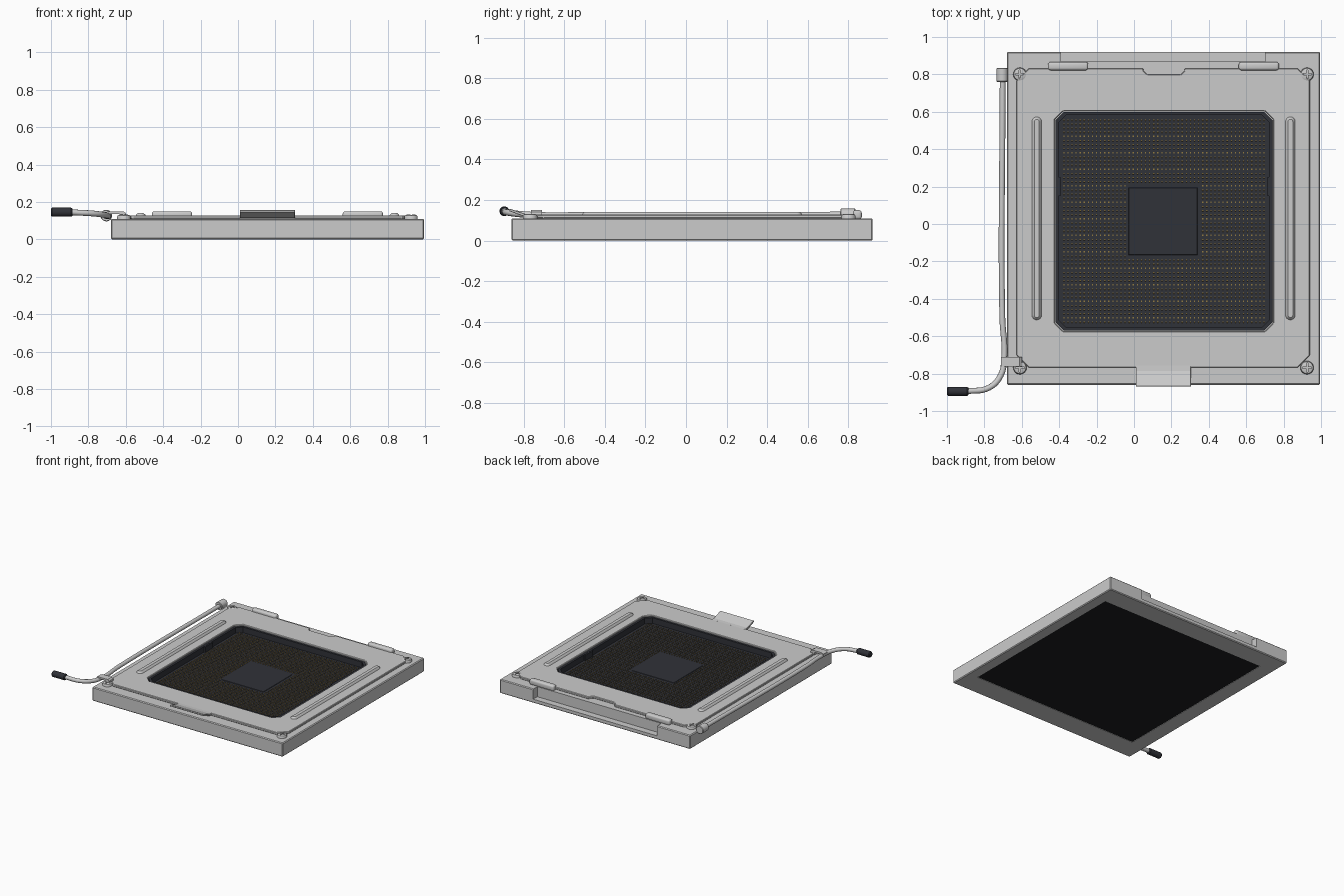
import bpy, bmesh, math
from mathutils import Vector

if "Cube" in bpy.data.objects:
    bpy.data.objects.remove(bpy.data.objects["Cube"])


def material(name, rgb):
    m = bpy.data.materials.new(name)
    m.diffuse_color = (*rgb, 1)
    m.use_nodes = True
    m.node_tree.nodes["Principled BSDF"].inputs["Base Color"].default_value = m.diffuse_color
    return m


BLACK = material("black_plastic", (0.03, 0.032, 0.04))
UNDER = material("insulator_black", (0.012, 0.013, 0.015))
GOLD = material("contact_gold", (0.30, 0.20, 0.05))


def finish(name, bm, mat=None):
    bmesh.ops.recalc_face_normals(bm, faces=bm.faces)
    me = bpy.data.meshes.new(name)
    bm.to_mesh(me)
    bm.free()
    ob = bpy.data.objects.new(name, me)
    bpy.context.collection.objects.link(ob)
    if mat:
        me.materials.append(mat)
    return ob


def loft(name, rings, mat=None):
    """Skin a stack of equal-length rings and cap both ends."""
    bm = bmesh.new()
    vs = [[bm.verts.new(p) for p in r] for r in rings]
    n = len(vs[0])
    for a, b in zip(vs, vs[1:]):
        for i in range(n):
            j = (i + 1) % n
            bm.faces.new((a[i], a[j], b[j], b[i]))
    bm.faces.new(vs[0][::-1])
    bm.faces.new(vs[-1])
    return finish(name, bm, mat)


def octagon(x0, x1, y0, y1, c):
    """Rectangle outline with cut corners."""
    return [(x0 + c, y0), (x1 - c, y0), (x1, y0 + c), (x1, y1 - c),
            (x1 - c, y1), (x0 + c, y1), (x0, y1 - c), (x0, y0 + c)]


def prism(name, pts, z0, z1, mat=None):
    return loft(name, [[(x, y, z) for x, y in pts] for z in (z0, z1)], mat)


def box(name, x0, x1, y0, y1, z0, z1, mat=None):
    return prism(name, [(x0, y0), (x1, y0), (x1, y1), (x0, y1)], z0, z1, mat)


def circle(x, y, r, z, n=24):
    return [(x + r * math.cos(2 * math.pi * i / n), y + r * math.sin(2 * math.pi * i / n), z)
            for i in range(n)]


def apply(ob, kind, **props):
    mod = ob.modifiers.new(kind, kind)
    for k, v in props.items():
        setattr(mod, k, v)
    bpy.context.view_layer.objects.active = ob
    bpy.ops.object.modifier_apply(modifier=mod.name)


def cut(ob, cutter):
    apply(ob, 'BOOLEAN', operation='DIFFERENCE', object=cutter)
    bpy.data.objects.remove(cutter)


def bevel(ob, width, segments=1):
    apply(ob, 'BEVEL', width=width, segments=segments, limit_method='ANGLE')


def smooth(ob):
    bpy.ops.object.select_all(action='DESELECT')
    ob.select_set(True)
    bpy.context.view_layer.objects.active = ob
    bpy.ops.object.shade_smooth_by_angle(angle=math.radians(35))


def window(grow=0.0):
    return octagon(-0.42 - grow, 0.74 + grow, -0.57 - grow, 0.60 + grow, 0.045)


# Base frame: rear step, underside pocket, central opening
base = box("base_frame", -0.68, 0.995, -0.86, 0.92, 0, 0.11)
bevel(base, 0.006)
cut(base, box("c", -0.39, 0.70, 0.868, 1.0, 0.03, 0.2))
cut(base, box("c", -0.555, 0.912, -0.68, 0.762, -0.1, 0.02))
cut(base, prism("c", window(), -0.1, 0.3))
box("underside_insulator", -0.555, 0.912, -0.68, 0.762, 0.003, 0.02, UNDER)

# Load plate with opening and rear notch
plate = prism("load_plate", octagon(-0.628, 0.94, -0.768, 0.832, 0.065), 0.109, 0.128)
cut(plate, prism("c", window(0.004), 0, 0.3))
cut(plate, prism("c", octagon(0.05, 0.27, 0.80, 0.90, 0.02), 0, 0.3))
bevel(plate, 0.004)

# Socket body: dark tray with stepped rim
FLOOR = 0.075
body = prism("socket_body", window(), 0.02, 0.12, BLACK)
cut(body, prism("c", octagon(-0.403, 0.723, -0.553, 0.583, 0.04), FLOOR, 0.3))
for x in (-0.405, 0.725):
    box("alignment_key", x - 0.012, x + 0.012, 0.15, 0.25, FLOOR, 0.118, BLACK)
pad = box("center_pad", -0.03, 0.34, -0.165, 0.195, FLOOR - 0.004, FLOOR + 0.003, BLACK)
bevel(pad, 0.002)

# Contact pin grid, leaving the centre free
bm = bmesh.new()
N, h = 50, 0.003
for i in range(N):
    for j in range(N):
        x = -0.375 + 1.07 * i / (N - 1)
        y = -0.525 + 1.08 * j / (N - 1)
        if -0.04 < x < 0.35 and -0.175 < y < 0.205:
            continue
        lo = [bm.verts.new((x + a * h, y + b * h, FLOOR))
              for a, b in ((-1, -1), (1, -1), (1, 1), (-1, 1))]
        hi = [bm.verts.new(v.co + Vector((0, 0.002, 0.006))) for v in lo]
        for k in range(4):
            m = (k + 1) % 4
            bm.faces.new((lo[k], lo[m], hi[m], hi[k]))
        bm.faces.new(hi)
finish("contact_pins", bm, GOLD)

# Stiffening ribs pressed into both sides of the plate
def stadium(x, r, y0, y1, z, n=8):
    top = [(x + r * math.cos(math.pi * i / n), y1 + r * math.sin(math.pi * i / n), z) for i in range(n + 1)]
    bot = [(x - r * math.cos(math.pi * i / n), y0 - r * math.sin(math.pi * i / n), z) for i in range(n + 1)]
    return top + bot


for x in (-0.52, 0.836):
    smooth(loft("plate_rib", [stadium(x, r, -0.487, 0.547, z)
                              for r, z in ((0.027, 0.125), (0.025, 0.131), (0.013, 0.142))]))

# Front tab, bent upward
prof = [(-0.755, 0.112), (-0.755, 0.128), (-0.785, 0.130), (-0.868, 0.157),
        (-0.870, 0.145), (-0.785, 0.114)]
tab = loft("front_tab", [[(x, y, z) for y, z in prof] for x in (0.01, 0.305)])
bevel(tab, 0.002)

# Rear hinge rolls
for x in (-0.46, 0.56):
    hinge = box("rear_hinge", x, x + 0.215, 0.822, 0.866, 0.105, 0.15)
    bevel(hinge, 0.013, 3)
    smooth(hinge)

# Corner screws with cross recess
for x in (-0.61, 0.925):
    for y in (-0.768, 0.80):
        s = loft("corner_screw", [circle(x, y, r, z) for r, z in
                                  ((0.036, 0.10), (0.036, 0.121), (0.032, 0.128), (0.022, 0.132))])
        cut(s, box("c", x - 0.024, x + 0.024, y - 0.004, y + 0.004, 0.122, 0.2))
        cut(s, box("c", x - 0.004, x + 0.004, y - 0.024, y + 0.024, 0.122, 0.2))
        smooth(s)


def lathe(name, axis, start, profile, mat=None):
    """Round part along x or y: profile of (distance, radius)."""
    ob = loft(name, [circle(0, 0, r, d) for d, r in profile], mat)
    ob.rotation_euler = (0, math.pi / 2, 0) if axis == 'x' else (-math.pi / 2, 0, 0)
    ob.location = start
    smooth(ob)
    return ob


# Lever rod following a bent path
cu = bpy.data.curves.new("lever_rod", 'CURVE')
cu.dimensions = '3D'
cu.bevel_depth = 0.0155
cu.bevel_resolution = 4
cu.resolution_u = 8
cu.use_fill_caps = True
path = [(-0.702, 0.80, 0.127), (-0.704, -0.50, 0.125), (-0.694, -0.72, 0.125),
        (-0.713, -0.81, 0.130), (-0.775, -0.875, 0.138), (-0.90, -0.895, 0.145)]
sp = cu.splines.new('BEZIER')
sp.bezier_points.add(len(path) - 1)
for bp, p in zip(sp.bezier_points, path):
    bp.co = p
    bp.handle_left_type = bp.handle_right_type = 'AUTO'
rod = bpy.data.objects.new("lever_rod", cu)
bpy.context.collection.objects.link(rod)
bpy.ops.object.select_all(action='DESELECT')
rod.select_set(True)
bpy.context.view_layer.objects.active = rod
bpy.ops.object.convert(target='MESH')
smooth(bpy.context.view_layer.objects.active)

# Lever grip and rear pivot sleeve
lathe("lever_grip", 'x', (-1.0, -0.895, 0.145),
      [(0, 0.019), (0.006, 0.024), (0.108, 0.024), (0.115, 0.019)], BLACK)
lathe("pivot_sleeve", 'y', (-0.704, 0.76, 0.127),
      [(0, 0.028), (0.004, 0.031), (0.071, 0.031), (0.075, 0.028)])

# Hook holding the lever down
prof = [(-0.595, 0.112), (-0.60, 0.140), (-0.612, 0.15), (-0.695, 0.15), (-0.712, 0.143),
        (-0.712, 0.128), (-0.695, 0.136), (-0.635, 0.136), (-0.63, 0.112)]
loft("lever_hook", [[(x, y, z) for x, z in prof] for y in (-0.763, -0.71)])
